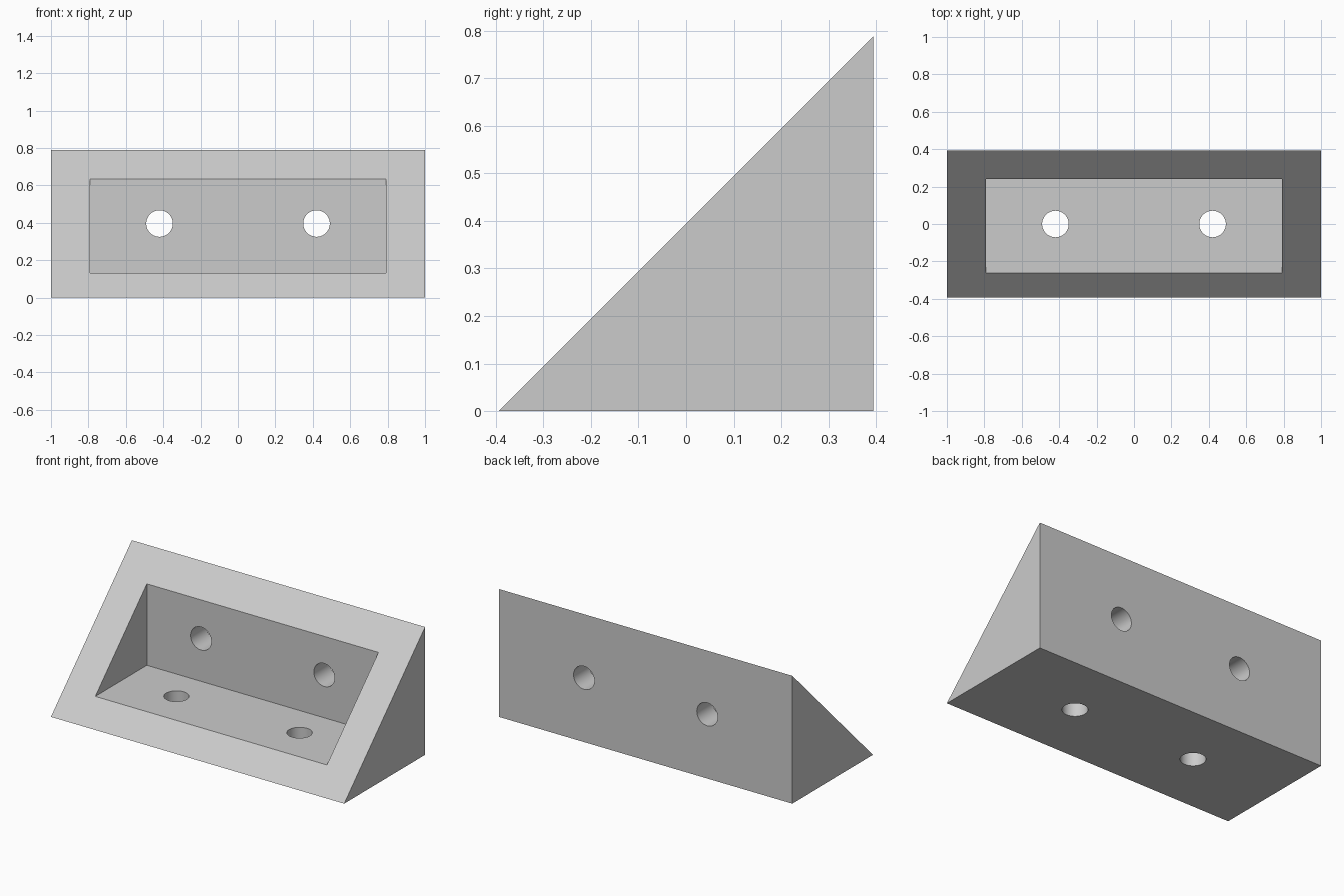
import bpy
import bmesh
import math
from mathutils import Matrix

default_cube = bpy.data.objects.get("Cube")
if default_cube:
    bpy.data.objects.remove(default_cube, do_unlink=True)

HALF = 0.394        # half of the depth and of the height
BACK_WALL = 0.24    # y of the pocket's back wall
FLOOR = 0.132       # z of the pocket's floor
HOLE_X, HOLE_R = 0.42, 0.071

grey = bpy.data.materials.new("light grey")
grey.use_nodes = True
colour = (0.6, 0.6, 0.6, 1)
grey.diffuse_color = colour
grey.node_tree.nodes["Principled BSDF"].inputs["Base Color"].default_value = colour


def make_object(name, bm):
    bmesh.ops.recalc_face_normals(bm, faces=bm.faces)
    mesh = bpy.data.meshes.new(name)
    bm.to_mesh(mesh)
    bm.free()
    mesh.materials.append(grey)
    obj = bpy.data.objects.new(name, mesh)
    bpy.context.collection.objects.link(obj)
    return obj


def prism(name, profile, half_width):
    """Extrude a (y, z) profile along x."""
    bm = bmesh.new()
    face = bm.faces.new([bm.verts.new((-half_width, y, z)) for y, z in profile])
    side = bmesh.ops.extrude_face_region(bm, geom=[face])
    verts = [v for v in side["geom"] if isinstance(v, bmesh.types.BMVert)]
    bmesh.ops.translate(bm, verts=verts, vec=(2 * half_width, 0, 0))
    return make_object(name, bm)


def drill(name, centre, rotation):
    bm = bmesh.new()
    bmesh.ops.create_cone(bm, cap_ends=True, segments=48, radius1=HOLE_R,
                          radius2=HOLE_R, depth=0.6,
                          matrix=Matrix.Translation(centre) @ rotation)
    return make_object(name, bm)


# Wedge-shaped bracket body
bracket = prism("corner_bracket", [(-HALF, 0), (HALF, 0), (HALF, 2 * HALF)], 1)

# Pocket, running past the sloping face
over = 0.2
cutters = [prism("pocket_cutter", [
    (FLOOR - HALF - over, FLOOR), (BACK_WALL, FLOOR),
    (BACK_WALL, BACK_WALL + HALF + over)], 0.79)]

# Screw holes through the back wall and the floor
for x in (-HOLE_X, HOLE_X):
    cutters.append(drill("back_hole_cutter", (x, HALF, 0.396),
                         Matrix.Rotation(math.pi / 2, 4, "X")))
    cutters.append(drill("floor_hole_cutter", (x, 0, 0), Matrix.Identity(4)))

bpy.context.view_layer.objects.active = bracket
bracket.select_set(True)
for cutter in cutters:
    cut = bracket.modifiers.new(cutter.name, "BOOLEAN")
    cut.operation = "DIFFERENCE"
    cut.solver = "EXACT"
    cut.object = cutter
    bpy.ops.object.modifier_apply(modifier=cut.name)
    bpy.data.objects.remove(cutter, do_unlink=True)

bpy.ops.object.shade_smooth_by_angle(angle=math.radians(30))
